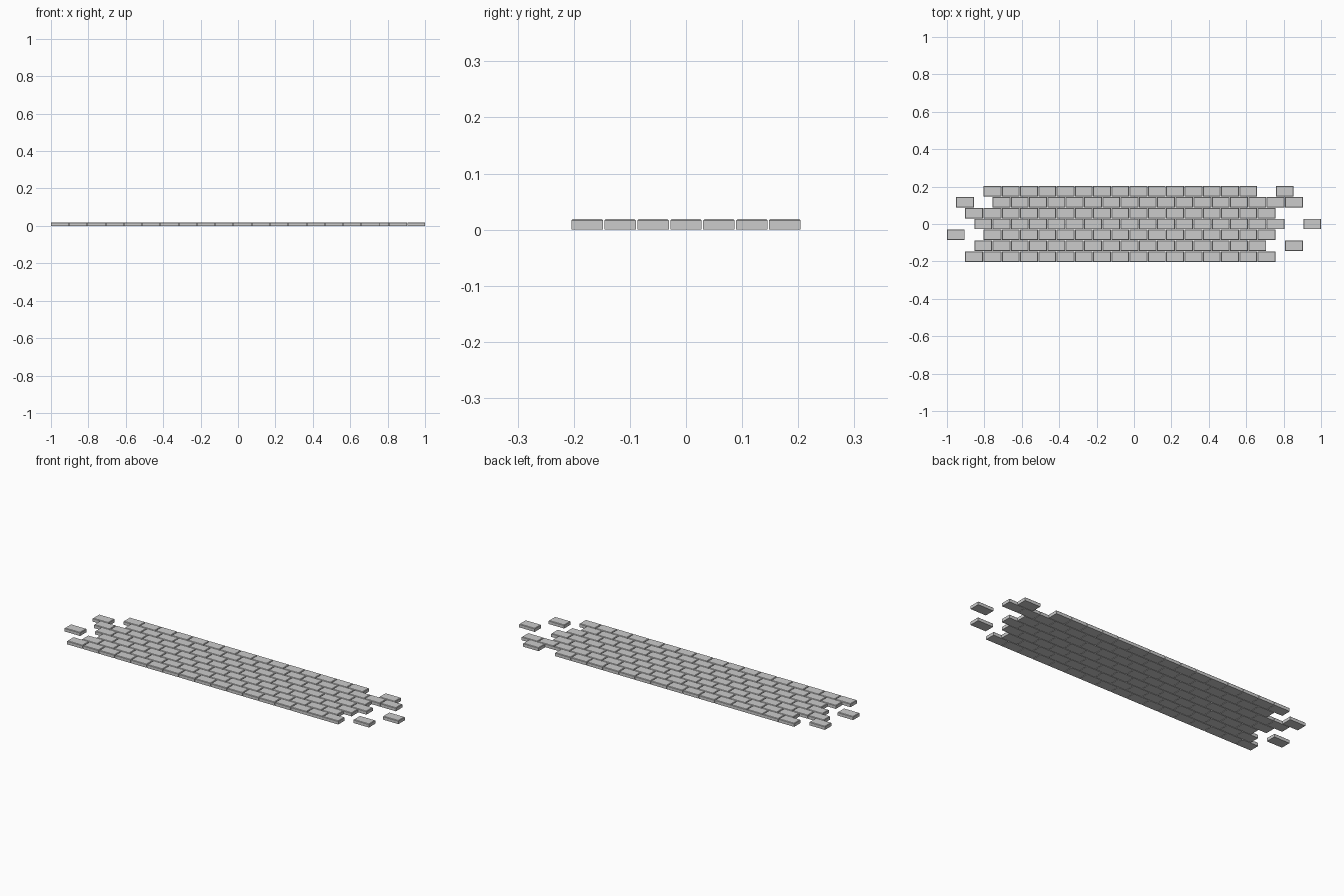
import bpy, bmesh

if "Cube" in bpy.data.objects:
    bpy.data.objects.remove(bpy.data.objects["Cube"])

L, W, H = 0.0950, 0.0560, 0.0190   # brick size
PX, PY = 0.0977, 0.0587            # brick spacing
C = 0.0025                         # top chamfer

# rows back to front: half-brick offset, first and last of the solid run, stray bricks
ROWS = [
    (4, 0, 14, [16]),
    (1, 2, 18, [0]),
    (2, 0, 16, []),
    (3, 0, 16, [18]),
    (0, 2, 17, [0]),
    (3, 0, 15, [17]),
    (2, 0, 16, []),
]


def add_brick(bm, x, y):
    # rectangular block with a chamfered top edge
    rings = []
    for z, inset in ((0, 0), (H - C, 0), (H, C)):
        a, b = L / 2 - inset, W / 2 - inset
        rings.append([bm.verts.new((x + sx * a, y + sy * b, z))
                      for sx, sy in ((-1, -1), (1, -1), (1, 1), (-1, 1))])
    bm.faces.new(rings[0][::-1])
    bm.faces.new(rings[-1])
    for lo, hi in zip(rings, rings[1:]):
        for i in range(4):
            j = (i + 1) % 4
            bm.faces.new((lo[i], lo[j], hi[j], hi[i]))


# one object per row of paving bricks
for r, (half, first, last, strays) in enumerate(ROWS):
    bm = bmesh.new()
    y = (3 - r) * PY
    for i in list(range(first, last + 1)) + strays:
        add_brick(bm, -1 + L / 2 + half * PX / 2 + i * PX, y)
    name = f"brick_row_{r + 1}"
    mesh = bpy.data.meshes.new(name)
    bm.to_mesh(mesh)
    bm.free()
    bpy.context.collection.objects.link(bpy.data.objects.new(name, mesh))
